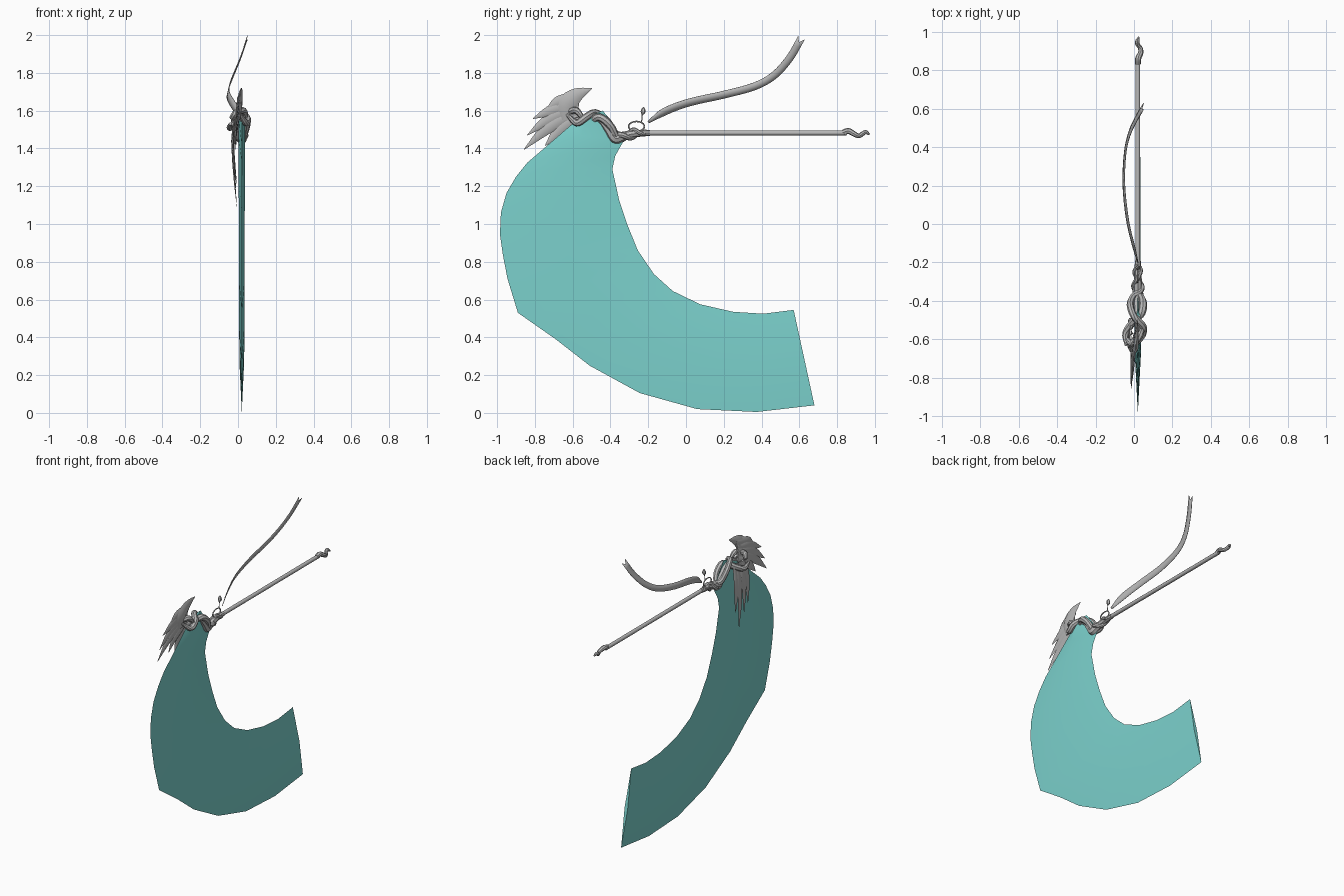
import bpy, math
from mathutils import Vector

CX = 0.02  # weapon centre plane


def material(name, col):
    m = bpy.data.materials.new(name)
    m.diffuse_color = (*col, 1)
    return m


METAL = material("grey_metal", (0.48, 0.48, 0.48))
TEAL = material("teal_blade", (0.20, 0.64, 0.61))


def make(name, verts, faces, mat, angle=40):
    me = bpy.data.meshes.new(name)
    me.from_pydata(verts, [], faces)
    me.materials.append(mat)
    ob = bpy.data.objects.new(name, me)
    bpy.context.collection.objects.link(ob)
    bpy.ops.object.select_all(action='DESELECT')
    ob.select_set(True)
    bpy.context.view_layer.objects.active = ob
    bpy.ops.object.mode_set(mode='EDIT')
    bpy.ops.mesh.select_all(action='SELECT')
    bpy.ops.mesh.normals_make_consistent(inside=False)
    bpy.ops.object.mode_set(mode='OBJECT')
    bpy.ops.object.shade_smooth_by_angle(angle=math.radians(angle))
    return ob


def spline(pts, n):
    """Catmull-Rom through points of any dimension."""
    out = []
    P = [Vector(p) for p in pts]
    P = [2 * P[0] - P[1]] + P + [2 * P[-1] - P[-2]]
    for i in range(1, len(P) - 2):
        a, b, c, d = P[i - 1:i + 3]
        for k in range(n):
            t = k / n
            out.append(0.5 * (2 * b + (c - a) * t + (2 * a - 5 * b + 4 * c - d) * t * t
                              + (3 * b - a - 3 * c + d) * t ** 3))
    return out + [P[-2]]


def sweep(name, pts, radii, flat=1.0, sides=8, n=5):
    """Tapered tube along a smooth path; flat squashes it sideways."""
    path = spline(pts, n)
    rad = [v[0] for v in spline([(r, 0) for r in radii], n)]
    verts, faces = [], []
    X = Vector((1, 0, 0))
    for i, c in enumerate(path):
        t = (path[min(i + 1, len(path) - 1)] - path[max(i - 1, 0)]).normalized()
        u = t.cross(X).normalized()
        w = u.cross(t)
        r = max(rad[i], 0.001)
        for k in range(sides):
            a = 2 * math.pi * k / sides
            verts.append(c + u * r * math.cos(a) + w * r * flat * math.sin(a))
    for i in range(len(path) - 1):
        for k in range(sides):
            k2 = (k + 1) % sides
            faces.append((i * sides + k, i * sides + k2,
                          (i + 1) * sides + k2, (i + 1) * sides + k))
    faces.append(tuple(range(sides)))
    faces.append(tuple(range(len(verts) - sides, len(verts))))
    return make(name, verts, faces, METAL)


# Blade: lens section between outer and inner edges
outer = [(-.59, 1.54), (-.735, 1.415), (-.84, 1.325), (-.90, 1.25), (-.95, 1.165),
         (-.98, 1.06), (-.985, .945), (-.97, .84), (-.945, .71), (-.89, .53),
         (-.69, .39), (-.51, .25), (-.245, .105), (.06, .02), (.375, .005), (.68, .04)]
inner = [(-.44, 1.60), (-.38, 1.52), (-.33, 1.44), (-.375, 1.36), (-.39, 1.29),
         (-.37, 1.20), (-.355, 1.13), (-.335, 1.07), (-.31, .995), (-.255, .86),
         (-.17, .735), (-.07, .645), (.075, .575), (.25, .535), (.41, .525), (.57, .545)]
verts, faces = [], []
for i, (o, q) in enumerate(zip(outer, inner)):
    my, mz = (o[0] + q[0]) / 2, (o[1] + q[1]) / 2
    h = 0.018 - 0.006 * i / 15
    verts += [(CX, *o), (CX + h, my, mz), (CX, *q), (CX - h, my, mz)]
    if i:
        for k in range(4):
            a, b = 4 * i + k, 4 * i + (k + 1) % 4
            faces.append((a - 4, b - 4, b, a))
faces += [(0, 1, 2, 3), (60, 61, 62, 63)]
make("blade", verts, faces, TEAL)

# Shaft and twisted pommel
sweep("shaft", [(CX, -.25, 1.482), (CX, .3, 1.482), (CX, .85, 1.482)], [.013] * 3, sides=10, n=1)
sweep("pommel", [(CX, .83, 1.484), (.022, .86, 1.492), (.035, .89, 1.477), (.032, .915, 1.466),
                 (.018, .935, 1.478), (.018, .952, 1.486), (.025, .97, 1.474)],
      [.015, .016, .014, .012, .012, .011, .005])

# Gnarled neck that carries the blade
sweep("neck", [(CX, -.19, 1.482), (CX, -.28, 1.477), (CX, -.34, 1.462), (CX, -.375, 1.455),
               (CX, -.41, 1.505), (CX, -.45, 1.55), (CX, -.51, 1.57), (CX, -.59, 1.55)],
      [.015, .02, .026, .029, .026, .021, .018, .01])
sweep("vine_left", [(-.04, -.63, 1.53), (-.043, -.57, 1.51), (-.01, -.515, 1.535), (.04, -.46, 1.565),
                    (.045, -.40, 1.52), (.02, -.36, 1.45), (0, -.32, 1.46), (.02, -.28, 1.498),
                    (.035, -.24, 1.48), (.02, -.20, 1.472)],
      [.008, .018, .02, .021, .02, .018, .015, .013, .011, .006])
sweep("vine_right", [(.01, -.63, 1.58), (.042, -.58, 1.535), (.045, -.53, 1.565), (0, -.48, 1.59),
                     (-.02, -.42, 1.55), (0, -.375, 1.48), (.04, -.335, 1.47), (.022, -.29, 1.455),
                     (.002, -.25, 1.482), (.02, -.21, 1.495)],
      [.008, .018, .02, .018, .018, .019, .016, .013, .011, .006])
sweep("vine_knot", [(-.035, -.60, 1.56), (-.01, -.62, 1.59), (.03, -.58, 1.60), (.045, -.54, 1.55)],
      [.012, .018, .018, .01])

# Wings: upper swept-back fan and lower hanging fan, as (x, y, z) paths with half widths
upper = [
    [(.005, -.63, 1.55), (.01, -.625, 1.635), (.015, -.575, 1.685), (.02, -.497, 1.718)],
    [(.01, -.56, 1.675), (.005, -.64, 1.655), (0, -.69, 1.64), (-.002, -.74, 1.60)],
    [(.01, -.57, 1.645), (.0, -.65, 1.625), (-.004, -.73, 1.595), (-.008, -.81, 1.558)],
    [(.008, -.57, 1.62), (-.003, -.66, 1.59), (-.01, -.75, 1.54), (-.012, -.84, 1.47)],
    [(.006, -.57, 1.595), (-.005, -.66, 1.555), (-.013, -.76, 1.485), (-.015, -.857, 1.395)],
    [(.004, -.57, 1.57), (-.006, -.63, 1.53), (-.013, -.69, 1.475), (-.01, -.745, 1.415)],
]
lower = [
    [(-.015, -.53, 1.55), (-.028, -.545, 1.42), (-.02, -.56, 1.25), (-.006, -.57, 1.09)],
    [(-.018, -.56, 1.55), (-.03, -.585, 1.44), (-.022, -.605, 1.31), (-.01, -.62, 1.18)],
    [(-.018, -.59, 1.55), (-.028, -.62, 1.45), (-.02, -.645, 1.34), (-.008, -.665, 1.23)],
    [(-.015, -.51, 1.54), (-.025, -.515, 1.43), (-.02, -.52, 1.32), (-.008, -.53, 1.21)],
]
for i, f in enumerate(upper):
    w = [.025, .05, .036, .002] if i == 0 else [.02, .034, .026, .002]
    sweep(f"upper_wing_feather_{i}", f, w, flat=.28, sides=6, n=4)
for i, f in enumerate(lower):
    sweep(f"lower_wing_feather_{i}", f, [.02, .027, .02, .002], flat=.25, sides=6, n=4)

# Ring and hanging charm
ring = [(CX, -.262 + .042 * math.cos(a), 1.517 + .026 * math.sin(a))
        for a in [2 * math.pi * k / 12 for k in range(13)]]
sweep("ring", ring, [.004] * 13, sides=6, n=2)
sweep("charm", [(CX, -.235, 1.54), (CX, -.232, 1.575), (CX, -.228, 1.59), (CX, -.226, 1.605), (CX, -.224, 1.62)],
      [.003, .003, .012, .011, .002], sides=6, n=3)

# Ribbon with forked end
mid = spline([(.018, -.20, 1.54), (-.005, -.11, 1.597), (-.035, .02, 1.645), (-.054, .20, 1.685),
              (-.048, .365, 1.73), (-.025, .47, 1.79), (.012, .55, 1.88), (.04, .598, 1.962)], 4)
verts, faces = [], []
for i, c in enumerate(mid):
    t = mid[min(i + 1, len(mid) - 1)] - mid[max(i - 1, 0)]
    w = Vector((.25, -t.z, t.y)) if t.length == 0 else Vector((0, -t.z, t.y)).normalized()
    w = (w + Vector((.5, 0, 0)) * (1 - i / (len(mid) - 1))) * min(.02, .006 + .004 * i)
    e = t.normalized() * (.03 if i == len(mid) - 1 else 0)
    verts += [c - w + e, c, c + w + e]
    if i:
        b = 3 * i
        faces += [(b - 3, b - 2, b + 1, b), (b - 2, b - 1, b + 2, b + 1)]
ribbon = make("ribbon", verts, faces, METAL)
ribbon.modifiers.new("thickness", 'SOLIDIFY').thickness = .003
